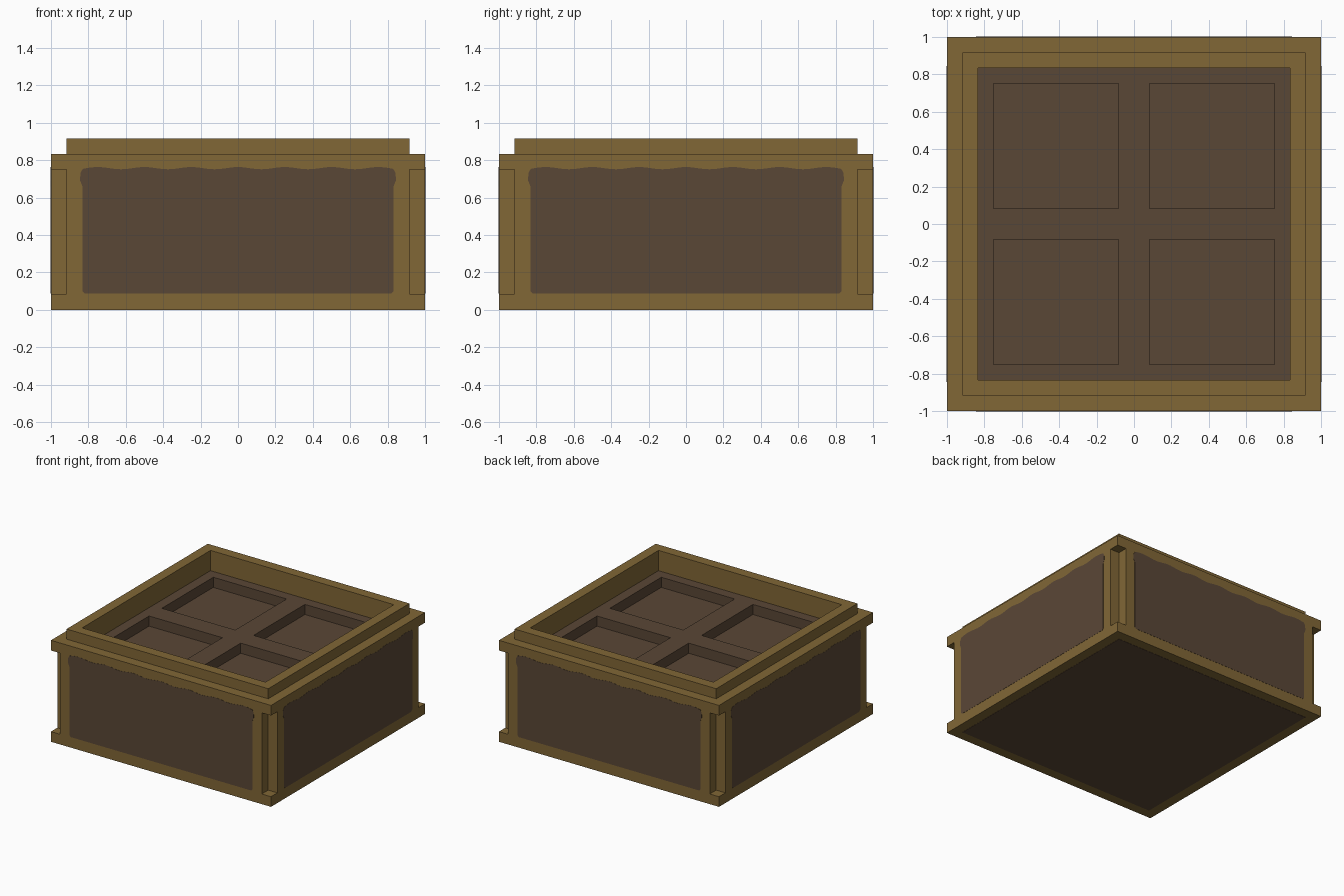
import bpy
import bmesh
import math
from mathutils import Matrix, Vector

if "Cube" in bpy.data.objects:
    bpy.data.objects.remove(bpy.data.objects["Cube"], do_unlink=True)

U = 1 / 12  # plank thickness, the module for every size


def material(name, srgb):
    col = [(c / 255 / 12.92) if c < 11 else ((c / 255 + 0.055) / 1.055) ** 2.4 for c in srgb]
    m = bpy.data.materials.new(name)
    m.use_nodes = True
    m.diffuse_color = (*col, 1)
    bsdf = m.node_tree.nodes["Principled BSDF"]
    bsdf.inputs["Base Color"].default_value = (*col, 1)
    bsdf.inputs["Roughness"].default_value = 0.9
    return m


WOOD = material("golden wood", (129, 103, 54))
SOIL = material("brown soil", (90, 71, 54))


def finish(name, bm, *mats):
    bmesh.ops.recalc_face_normals(bm, faces=bm.faces)
    mesh = bpy.data.meshes.new(name)
    bm.to_mesh(mesh)
    bm.free()
    for m in mats:
        mesh.materials.append(m)
    ob = bpy.data.objects.new(name, mesh)
    bpy.context.collection.objects.link(ob)
    return ob


def box(bm, lo, hi):
    lo, hi = Vector(lo), Vector(hi)
    bmesh.ops.create_cube(bm, size=1, matrix=Matrix.Translation((lo + hi) / 2)
                          @ Matrix.Diagonal((*(hi - lo), 1)))


def prism(bm, pts, matrix, depth):
    """Extrude a flat outline along the local z axis."""
    face = bm.faces.new([bm.verts.new(matrix @ Vector((u, v, 0))) for u, v in pts])
    new = bmesh.ops.extrude_face_region(bm, geom=[face])["geom"]
    move = matrix.to_3x3() @ Vector((0, 0, depth))
    bmesh.ops.translate(bm, vec=move, verts=[g for g in new if isinstance(g, bmesh.types.BMVert)])


def cut(target, cutter):
    mod = target.modifiers.new("cut", "BOOLEAN")
    mod.operation, mod.solver, mod.object = "DIFFERENCE", "EXACT", cutter
    cutter.hide_render = True
    bpy.context.view_layer.objects.active = target
    bpy.ops.object.modifier_apply(modifier=mod.name)
    bpy.data.objects.remove(cutter, do_unlink=True)


# Crate body: a solid block, hollowed at the top
bm = bmesh.new()
box(bm, (-1, -1, 0), (1, 1, 10 * U))
body = finish("crate_body", bm, WOOD, SOIL)

bm = bmesh.new()
box(bm, (-10 * U, -10 * U, 9 * U), (10 * U, 10 * U, 1.2))
cut(body, finish("cavity_cutter", bm))

# Four planting pockets and four corner notches
bm = bmesh.new()
for sx in (-1, 1):
    for sy in (-1, 1):
        for a, b, z0, z1 in ((U, 9 * U, 8 * U, 9.5 * U), (11 * U, 1.1, U, 9 * U)):
            xs, ys = sorted((sx * a, sx * b)), sorted((sy * a, sy * b))
            box(bm, (xs[0], ys[0], z0), (xs[1], ys[1], z1))
cut(body, finish("pocket_and_notch_cutter", bm))

# Soil colour on the cavity floor and everything in the pockets
for p in body.data.polygons:
    cos = [body.data.vertices[i].co for i in p.vertices]
    inside = all(max(abs(c.x), abs(c.y)) < 10.05 * U and 7.9 * U < c.z < 9.05 * U for c in cos)
    p.material_index = int(inside)

# Raised rim frame: four mitred rails
bm = bmesh.new()
ring = []
for half, z in ((11 * U, 10 * U), (11 * U, 11 * U), (10 * U, 11 * U), (10 * U, 10 * U)):
    ring.append([bm.verts.new((sx * half, sy * half, z))
                 for sx, sy in ((-1, -1), (1, -1), (1, 1), (-1, 1))])
for i in range(4):
    for k in range(4):
        a, b, j = ring[i], ring[(i + 1) % 4], (k + 1) % 4
        bm.faces.new((a[k], a[j], b[j], b[k]))
finish("rim_frame", bm, WOOD)

# Painted side panels with a wavy upper edge
edge = [(0.82, 0.087), (0.832, 0.1), (0.832, 0.66), (0.844, 0.69), (0.843, 0.73), (0.83, 0.753)]
wave = [(0.8 - 1.6 * i / 64, 0.757 + 0.006 * math.cos(8 * math.pi * (0.8 - 1.6 * i / 64)))
        for i in range(65)]
outline = edge + wave + [(-u, z) for u, z in reversed(edge)]
for k, side in enumerate(("front", "left", "back", "right")):
    bm = bmesh.new()
    place = (Matrix.Rotation(k * math.pi / 2, 4, "Z") @ Matrix.Translation((0, -0.998, 0))
             @ Matrix.Rotation(math.pi / 2, 4, "X"))
    prism(bm, outline, place, 0.0035)
    finish(side + "_panel", bm, SOIL)

# Painted underside panel
bm = bmesh.new()
box(bm, (-11 * U, -11 * U, -0.0015), (11 * U, 11 * U, 0.002))
finish("underside_panel", bm, SOIL)
